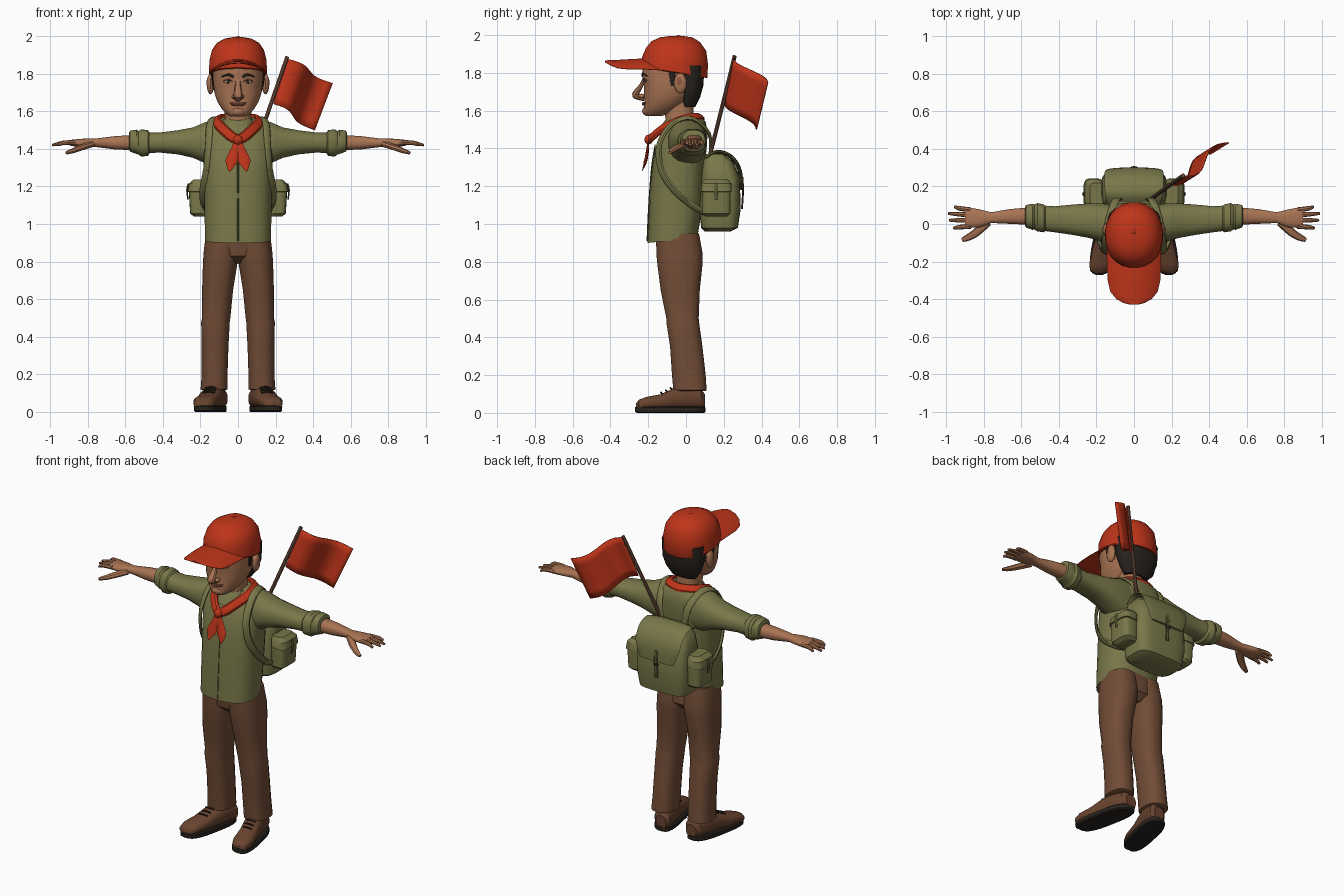
import bpy, bmesh, math
from mathutils import Vector


def colour(name, r, g, b):
    m = bpy.data.materials.new(name)
    m.diffuse_color = (r, g, b, 1)
    return m


RED = colour("red cloth", .52, .035, .01)
OLIVE = colour("olive cloth", .19, .185, .067)
DARK_OLIVE = colour("dark olive", .10, .10, .035)
BROWN = colour("brown cloth", .165, .072, .037)
SKIN = colour("skin", .40, .175, .088)
LIP = colour("lip", .27, .09, .055)
DARK = colour("dark brown", .022, .017, .013)
LEATHER = colour("shoe leather", .14, .057, .028)
WOOD = colour("wood", .17, .08, .05)
WHITE = colour("eye white", .45, .36, .28)


def finish(name, mat, bm, mirror=False, angle=35):
    bmesh.ops.recalc_face_normals(bm, faces=bm.faces)
    me = bpy.data.meshes.new(name)
    bm.to_mesh(me)
    bm.free()
    ob = bpy.data.objects.new(name, me)
    bpy.context.collection.objects.link(ob)
    me.materials.append(mat)
    if mirror:
        mod = ob.modifiers.new("mirror", 'MIRROR')
        mod.use_mirror_merge = False
    bpy.ops.object.select_all(action='DESELECT')
    ob.select_set(True)
    bpy.context.view_layer.objects.active = ob
    bpy.ops.object.shade_smooth_by_angle(angle=math.radians(angle))
    return ob


def skin_rings(bm, rings, closed=False):
    vs = [[bm.verts.new(p) for p in r] for r in rings]
    n = len(vs[0])
    pairs = list(zip(vs, vs[1:])) + ([(vs[-1], vs[0])] if closed else [])
    for a, b in pairs:
        for i in range(n):
            bm.faces.new((a[i], a[(i + 1) % n], b[(i + 1) % n], b[i]))
    if not closed:
        bm.faces.new(vs[0])
        bm.faces.new(vs[-1])


def loft(name, mat, axis, rings, n=20, p=2.4, mirror=False, warp=None):
    """Each ring: position on axis, then the range on the other two axes."""
    out = []
    for t, a0, a1, b0, b1 in rings:
        ring = []
        for i in range(n):
            w = 2 * math.pi * (i + .5) / n
            c, s = math.cos(w), math.sin(w)
            a = (a0 + a1) / 2 + (a1 - a0) / 2 * math.copysign(abs(c) ** (2 / p), c)
            b = (b0 + b1) / 2 + (b1 - b0) / 2 * math.copysign(abs(s) ** (2 / p), s)
            v = Vector({'x': (t, a, b), 'y': (a, t, b), 'z': (a, b, t)}[axis])
            ring.append(warp(v) if warp else v)
        out.append(ring)
    bm = bmesh.new()
    skin_rings(bm, out)
    return finish(name, mat, bm, mirror)


def sweep(name, mat, pts, w, t, centre, scale=None, closed=False, mirror=False, n=8, sub=4):
    """Flat or round band along a smooth path, its flat side facing away from centre."""
    P = [Vector(p) for p in pts]
    S = scale or [1] * len(P)
    k = len(P)
    at = (lambda L, i: L[i % k]) if closed else (lambda L, i: L[max(0, min(k - 1, i))])
    path = []
    for i in range(k if closed else k - 1):
        a, b, c, d = (at(P, i + j) for j in (-1, 0, 1, 2))
        for j in range(sub):
            u = j / sub
            q = .5 * (2 * b + (c - a) * u + (2 * a - 5 * b + 4 * c - d) * u * u
                      + (3 * b - a - 3 * c + d) * u ** 3)
            path.append((q, at(S, i) * (1 - u) + at(S, i + 1) * u))
    if not closed:
        path.append((P[-1], S[-1]))
    m, rings = len(path), []
    for i, (q, s) in enumerate(path):
        nxt = path[(i + 1) % m if closed else min(i + 1, m - 1)][0]
        prv = path[i - 1 if closed else max(i - 1, 0)][0]
        T = (nxt - prv).normalized()
        side = T.cross(q - Vector(centre)).normalized()
        up = side.cross(T)
        rings.append([q + side * (w * s * math.cos(2 * math.pi * j / n))
                      + up * (t * s * math.sin(2 * math.pi * j / n)) for j in range(n)])
    bm = bmesh.new()
    skin_rings(bm, rings, closed)
    return finish(name, mat, bm, mirror)


def ball(name, mat, loc, size, mirror=False):
    bm = bmesh.new()
    bmesh.ops.create_uvsphere(bm, u_segments=14, v_segments=8, radius=1)
    for v in bm.verts:
        v.co = Vector(loc) + Vector(x * y for x, y in zip(v.co, size))
    return finish(name, mat, bm, mirror)


# Shirt: body, sleeves, rolled cuffs, collar, front edge
hem = lambda v: Vector((v.x, v.y, v.z + max(0, 1.1 - v.z) * (v.y + .2) * .5))
loft("shirt", OLIVE, 'z', [
    (.90, -.175, .175, -.205, .06), (1.0, -.178, .178, -.2, .075), (1.15, -.178, .178, -.195, .095),
    (1.3, -.184, .184, -.18, .10), (1.4, -.188, .188, -.165, .11), (1.48, -.18, .18, -.13, .115),
    (1.54, -.14, .14, -.095, .105), (1.57, -.08, .08, -.06, .08)], n=28, p=2.6, warp=hem)
loft("sleeve", OLIVE, 'x', [
    (.08, -.09, .10, 1.30, 1.555), (.17, -.095, .11, 1.32, 1.545), (.24, -.075, .11, 1.352, 1.515),
    (.32, -.06, .105, 1.37, 1.5), (.42, -.045, .095, 1.38, 1.487), (.5, -.035, .10, 1.375, 1.49)], mirror=True)
loft("rolled_cuff", OLIVE, 'x', [
    (.47, -.035, .095, 1.375, 1.488), (.48, -.045, .105, 1.362, 1.5), (.515, -.04, .112, 1.358, 1.505),
    (.53, -.03, .105, 1.37, 1.495), (.54, -.032, .108, 1.372, 1.503), (.575, -.02, .102, 1.385, 1.497),
    (.58, -.01, .09, 1.395, 1.485)], mirror=True)
loft("shirt_collar", OLIVE, 'z', [(1.48, -.1, .1, -.15, .06), (1.53, -.09, .09, -.125, .055),
                                  (1.56, -.08, .08, -.105, .05)])
sweep("shirt_front_edge", DARK_OLIVE, [(0, -.206, .91), (0, -.197, 1.1), (0, -.182, 1.3), (0, -.163, 1.42)],
      .004, .003, (0, 0, 1.2))

# Forearm, hand, fingers, thumb
loft("forearm_and_hand", SKIN, 'x', [
    (.55, -.005, .09, 1.392, 1.475), (.66, 0, .08, 1.397, 1.468), (.76, .005, .063, 1.41, 1.455),
    (.82, -.018, .078, 1.41, 1.455), (.88, -.022, .09, 1.414, 1.45), (.9, -.015, .085, 1.42, 1.445)],
    n=16, mirror=True)
for i, (y0, y1, tip) in enumerate([(-.012, -.022, .96), (.02, .02, .985), (.048, .056, .99), (.075, .092, .955)]):
    sweep(f"finger_{i + 1}", SKIN, [(.87, y0, 1.434), (.93, (y0 + y1) / 2, 1.432), (tip, y1, 1.42)],
          .0125, .012, (.9, y0, 0), [1.1, 1, .55], mirror=True, sub=3)
sweep("thumb", SKIN, [(.78, .01, 1.425), (.84, -.045, 1.405), (.88, -.07, 1.39), (.915, -.085, 1.378)],
      .022, .016, (.85, 0, 0), [1.1, 1, .85, .5], mirror=True)

# Trousers
loft("trouser_leg", BROWN, 'z', [
    (.115, .065, .19, -.055, .10), (.12, .055, .2, -.068, .11), (.2, .055, .194, -.075, .105),
    (.35, .05, .194, -.085, .088), (.48, .043, .197, -.105, .07), (.5, .04, .192, -.105, .068),
    (.65, .025, .192, -.135, .074), (.78, .004, .188, -.152, .088), (.84, -.005, .185, -.158, .09),
    (.95, 0, .172, -.16, .07)], mirror=True)
loft("trouser_seat", BROWN, 'z', [(.79, -.05, .05, -.10, .04), (.83, -.13, .13, -.15, .08),
                                  (.95, -.17, .17, -.165, .065)])

# Shoes, toes turned out
turn = lambda v: Vector((v.x - v.y * .2, v.y, v.z))
loft("shoe", LEATHER, 'y', [
    (.10, .09, .16, .02, .10), (.08, .07, .18, .015, .125), (0, .065, .185, .015, .145),
    (-.07, .07, .188, .015, .13), (-.13, .072, .195, .015, .10), (-.21, .074, .197, .015, .085),
    (-.25, .085, .185, .015, .07), (-.265, .11, .16, .02, .05)], n=16, mirror=True, warp=turn)
loft("shoe_sole", DARK, 'z', [
    (0, .065, .195, -.262, .098), (.006, .06, .202, -.27, .103), (.028, .06, .202, -.272, .103),
    (.034, .068, .194, -.265, .098)], n=24, p=3, mirror=True, warp=turn)
for i, (y, z) in enumerate([(-.075, .132), (-.1, .12), (-.125, .108)]):
    sweep(f"lace_{i + 1}", DARK, [(.1 - y * .2, y, z - .007), (.13 - y * .2, y - .008, z), (.16 - y * .2, y, z - .007)],
          .005, .005, (.13, 0, 0), mirror=True, sub=2, n=6)

# Head: skull, neck, ears, hair
loft("neck", SKIN, 'z', [(1.48, -.075, .075, -.11, .05), (1.56, -.07, .07, -.11, .04), (1.66, -.075, .075, -.12, .04)])
loft("head", SKIN, 'z', [
    (1.572, -.04, .04, -.21, -.13), (1.585, -.062, .062, -.224, -.08), (1.61, -.085, .085, -.224, -.04),
    (1.65, -.11, .11, -.22, .01), (1.69, -.124, .124, -.224, .045), (1.74, -.131, .131, -.222, .065),
    (1.79, -.135, .135, -.235, .08), (1.88, -.13, .13, -.22, .09)], n=24, p=2.3)
loft("hair", DARK, 'z', [(1.62, -.08, .08, -.02, .05), (1.67, -.115, .115, -.03, .075),
                         (1.73, -.136, .136, -.045, .092), (1.84, -.142, .142, -.07, .1)])
sweep("sideburn", DARK, [(.136, -.075, 1.83), (.136, -.072, 1.78), (.131, -.07, 1.73)], .016, .006,
      (0, -.07, 1.78), [1.2, 1, .5], mirror=True)
ball("ear", SKIN, (.147, -.03, 1.745), (.02, .034, .055), True)
ball("ear_hollow", LIP, (.157, -.034, 1.752), (.011, .018, .03), True)

# Face
sweep("nose", SKIN, [(0, -.218, 1.775), (0, -.236, 1.735), (0, -.263, 1.695), (0, -.265, 1.678), (0, -.22, 1.662)],
      .024, .017, (0, 0, 1.7), [.5, .65, 1, 1, .7])
ball("nostril_wing", SKIN, (.02, -.235, 1.678), (.014, .018, .012), True)
ball("eye", WHITE, (.052, -.214, 1.758), (.021, .008, .009), True)
ball("iris", DARK, (.052, -.22, 1.758), (.008, .005, .008), True)
sweep("eyelid", LIP, [(.028, -.22, 1.757), (.052, -.224, 1.77), (.078, -.209, 1.76)], .004, .004,
      (.05, 0, 1.75), mirror=True)
sweep("eyebrow", DARK, [(.022, -.23, 1.783), (.052, -.228, 1.795), (.088, -.206, 1.783)], .007, .005,
      (.05, 0, 1.78), [1, 1, .4], mirror=True)
ball("chin", SKIN, (0, -.208, 1.598), (.04, .024, .024))
sweep("lips", LIP, [(-.045, -.209, 1.645), (-.02, -.224, 1.637), (.02, -.224, 1.637), (.045, -.209, 1.645)],
      .009, .008, (0, 0, 1.64), [.4, 1, 1, .4])

# Cap: crown, brim, button
tilt = lambda v: Vector((v.x, v.y, v.z - (v.y + .06) * .16 * max(0, min(1, (1.98 - v.z) / .18))))
loft("cap_crown", RED, 'z', [
    (1.80, -.152, .152, -.23, .113), (1.805, -.156, .156, -.236, .116), (1.87, -.153, .153, -.233, .117),
    (1.925, -.14, .14, -.213, .108), (1.965, -.113, .113, -.185, .075), (1.988, -.07, .07, -.14, .035),
    (1.996, -.02, .02, -.08, -.02)], n=24, p=2.15, warp=tilt)
ball("cap_button", RED, (0, -.04, 1.994), (.013, .013, .006))
droop = lambda v: Vector((v.x, v.y, v.z - 2.4 * v.x * v.x))
loft("cap_brim", RED, 'y', [
    (-.12, -.146, .146, 1.855, 1.872), (-.22, -.146, .146, 1.86, 1.878), (-.30, -.142, .142, 1.858, 1.874),
    (-.36, -.128, .128, 1.856, 1.87), (-.40, -.095, .095, 1.854, 1.868), (-.42, -.058, .058, 1.854, 1.867),
    (-.43, -.018, .018, 1.855, 1.866)], p=2, warp=droop)

# Neckerchief: roll, knot, two tails
sweep("neckerchief", RED, [(0, .075, 1.565), (.085, .045, 1.565), (.115, -.03, 1.55), (.08, -.125, 1.505),
                           (0, -.19, 1.45), (-.08, -.125, 1.505), (-.115, -.03, 1.55), (-.085, .045, 1.565)],
      .028, .016, (0, -.04, 1.42), closed=True)
ball("neckerchief_knot", RED, (0, -.198, 1.447), (.026, .022, .026))
sweep("neckerchief_tail", RED, [(.004, -.2, 1.44), (.018, -.205, 1.38), (.036, -.215, 1.33), (.045, -.232, 1.28)],
      .032, .009, (.02, 0, 1.35), [.4, .9, 1, .08], mirror=True)

# Backpack: bag, lid, buckle, side pockets, shoulder straps
loft("backpack", OLIVE, 'z', [
    (.96, -.13, .13, .10, .235), (.98, -.162, .162, .08, .275), (1.08, -.176, .176, .07, .29),
    (1.25, -.172, .172, .08, .285), (1.33, -.155, .155, .09, .25), (1.37, -.12, .12, .105, .2)], n=28, p=4)
sweep("backpack_lid", OLIVE, [(0, .105, 1.35), (0, .165, 1.382), (0, .24, 1.355), (0, .285, 1.28), (0, .293, 1.18)],
      .155, .011, (0, .14, 1.15), [.9, 1, 1.02, 1, .75], n=16)
sweep("buckle_strap", DARK_OLIVE, [(0, .298, 1.25), (0, .302, 1.18), (0, .296, 1.08)], .012, .005, (0, 0, 1.15))
ball("buckle", DARK, (0, .302, 1.165), (.018, .006, .014))
loft("side_pocket", OLIVE, 'z', [
    (1.04, .16, .235, .10, .22), (1.055, .16, .255, .085, .235), (1.17, .16, .262, .085, .237),
    (1.172, .16, .27, .078, .243), (1.215, .16, .262, .082, .24), (1.238, .16, .235, .10, .22)],
    p=4, mirror=True)
sweep("pocket_strap", DARK_OLIVE, [(.264, .16, 1.215), (.272, .16, 1.18), (.266, .16, 1.13)], .01, .004,
      (0, .16, 1.17), mirror=True)
sweep("shoulder_strap", OLIVE, [
    (.08, .13, 1.36), (.10, .122, 1.48), (.13, .03, 1.56), (.15, -.075, 1.53), (.158, -.142, 1.42),
    (.17, -.132, 1.29), (.19, -.065, 1.18), (.185, .03, 1.10), (.16, .1, 1.06)],
    .022, .009, (.05, -.02, 1.3), mirror=True)

# Flag: pole and waving cloth
sweep("flag_pole", WOOD, [(.06, .11, 1.3), (.16, .185, 1.595), (.262, .258, 1.89)], .011, .011, (0, 0, 0))
A, B, C, D = map(Vector, ((.262, .252, 1.88), (.505, .43, 1.75), (.41, .37, 1.5), (.188, .205, 1.64)))
bm = bmesh.new()
grid = []
for i in range(13):
    u = i / 12
    wave = Vector((.6, -.8, .12)) * (.04 * math.sin(2 * math.pi * u) * (1 - .3 * u))
    grid.append([bm.verts.new(A.lerp(B, u).lerp(D.lerp(C, u), j / 6) + wave) for j in range(7)])
for i in range(12):
    for j in range(6):
        bm.faces.new((grid[i][j], grid[i + 1][j], grid[i + 1][j + 1], grid[i][j + 1]))
flag = finish("flag", RED, bm)
flag.modifiers.new("thickness", 'SOLIDIFY').thickness = .006
